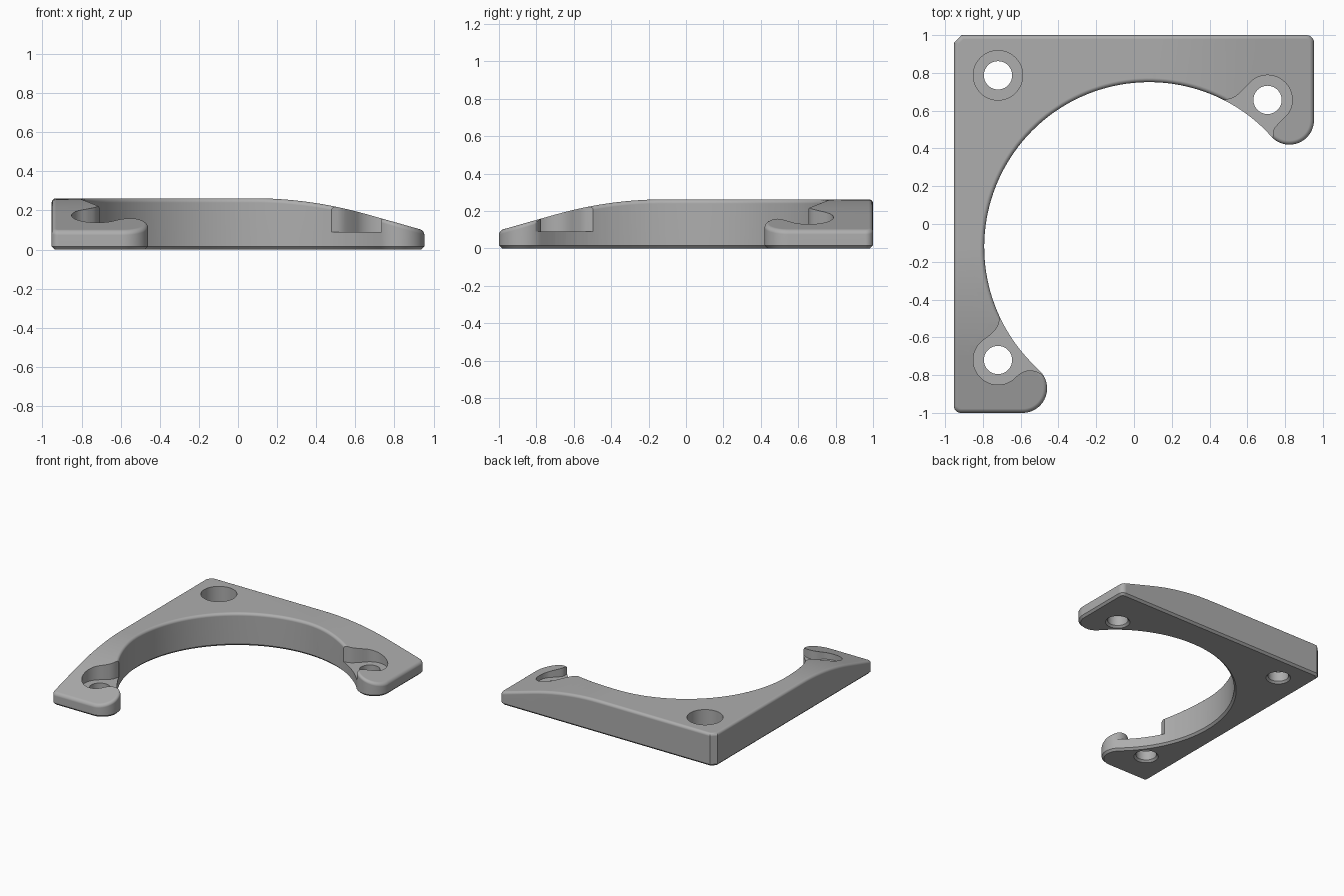
import bpy, bmesh
from math import sin, cos, atan2, pi, radians
from mathutils import Vector

if "Cube" in bpy.data.objects:
    bpy.data.objects.remove(bpy.data.objects["Cube"], do_unlink=True)

grey = bpy.data.materials.new("plain grey")
grey.use_nodes = True
grey.diffuse_color = (0.42, 0.42, 0.42, 1)
grey.node_tree.nodes["Principled BSDF"].inputs["Base Color"].default_value = grey.diffuse_color

HALF_X, HALF_Y, TOP = 0.953, 1.0, 0.262
RING = Vector((0.08, -0.122))      # centre of the big opening
CAP_R = 0.13                       # rounded arm ends
CAP_A, CAP_B = Vector((-0.59, -0.87)), Vector((0.823, 0.55))
FLOOR = 0.09                       # seat of the screw heads
FILLET, CHAMFER = 0.022, 0.016


def arc(c, r, a, b, n):
    return [Vector((c[0] + r * cos(a + (b - a) * i / n), c[1] + r * sin(a + (b - a) * i / n)))
            for i in range(n + 1)]


def offset(loop, d):
    """Move a counter-clockwise outline inwards by d."""
    out = []
    for i, p in enumerate(loop):
        e1 = (p - loop[i - 1]).normalized()
        e2 = (loop[(i + 1) % len(loop)] - p).normalized()
        n1, n2 = Vector((-e1.y, e1.x)), Vector((-e2.y, e2.x))
        out.append(p + (n1 + n2) * d / (1 + n1.dot(n2)))
    return out


def stack(rings):
    """Solid from a list of (outline, height) rings."""
    bm = bmesh.new()
    loops = [[bm.verts.new((p.x, p.y, z)) for p in ring] for ring, z in rings]
    n = len(loops[0])
    for lo, hi in zip(loops, loops[1:]):
        for i in range(n):
            j = (i + 1) % n
            bm.faces.new((lo[i], lo[j], hi[j], hi[i]))
    bm.faces.new(loops[0][::-1])
    bm.faces.new(loops[-1])
    bmesh.ops.recalc_face_normals(bm, faces=bm.faces)
    return bm


def add(name, bm):
    me = bpy.data.meshes.new(name)
    bm.to_mesh(me)
    bm.free()
    me.materials.append(grey)
    ob = bpy.data.objects.new(name, me)
    bpy.context.collection.objects.link(ob)
    return ob


# Outline: two straight arms, rounded ends tangent to the big opening
da, db = CAP_A - RING, CAP_B - RING
ang_a, ang_b = atan2(da.y, da.x) + 2 * pi, atan2(db.y, db.x)
ring_r = (da.length + db.length) / 2 - CAP_R
outline = arc(CAP_A, CAP_R, -pi / 2, ang_a - pi, 20)
outline += arc(RING, ring_r, ang_a, ang_b, 80)[1:-1]
outline += arc(CAP_B, CAP_R, ang_b + pi, 2 * pi, 20)
outline += arc((HALF_X - 0.04, HALF_Y - 0.04), 0.04, 0, pi / 2, 6)
outline += [Vector((-HALF_X + 0.04, HALF_Y)), Vector((-HALF_X, HALF_Y - 0.04))]
outline += arc((-HALF_X + 0.035, -HALF_Y + 0.035), 0.035, pi, 1.5 * pi, 6)

# Body with a chamfered foot and a rounded top edge
rings = [(offset(outline, CHAMFER), 0), (outline, CHAMFER)]
for i in range(6):
    a = i / 5 * pi / 2
    rings.append((offset(outline, FILLET * (1 - cos(a))), TOP - FILLET * (1 - sin(a))))
bm = stack(rings)

# Arms thin out: a curved slope that ends in a straight ramp
CURVE, RAMP = 2.05, 0.58


def drop(t):
    t = max(t, 0)
    return t * t / (2 * CURVE) if t < RAMP else RAMP * (t - RAMP / 2) / CURVE


for i in range(11):
    t = RAMP * i / 10
    for co, no in (((RING.x + t, 0, 0), (1, 0, 0)), ((0, RING.y - t, 0), (0, 1, 0))):
        bmesh.ops.bisect_plane(bm, geom=bm.verts[:] + bm.edges[:] + bm.faces[:],
                               dist=1e-5, plane_co=co, plane_no=no)
for v in bm.verts:
    if v.co.z > TOP / 2:
        v.co.z -= drop(v.co.x - RING.x) + drop(RING.y - v.co.y)
body = add("corner_bracket", bm)


def soften(pts):
    """Round a closed outline by corner cutting."""
    for _ in range(2):
        pts = [q for i, p in enumerate(pts)
               for q in (p.lerp(pts[(i + 1) % len(pts)], 0.25), p.lerp(pts[(i + 1) % len(pts)], 0.75))]
    return pts


def vecs(*pts):
    return [Vector(p) for p in pts]


# Screw holes with chamfered mouths, then the seats above them
corner, low, right = (-0.72, 0.787), (-0.72, -0.72), (0.707, 0.657)
HOLE_R, SEAT_R = 0.075, 0.131
cutters = []
for c in (corner, low, right):
    cutters.append(add("hole_cutter", stack(
        [(arc(c, r, 0, 2 * pi, 40)[:-1], z)
         for r, z in ((HOLE_R + 0.025, -0.01), (HOLE_R, 0.015), (HOLE_R, FLOOR + 0.02))])))

low_seat = vecs((-0.69, -0.45), (-0.708, -0.493), (-0.722, -0.55), (-0.765, -0.592))
low_seat += arc(low, SEAT_R, radians(125), radians(308), 26)
low_seat += vecs((-0.598, -0.785), (-0.55, -0.772), (-0.5, -0.785), (-0.45, -0.83), (-0.3, -0.6))

right_seat = vecs((0.44, 0.645), (0.481, 0.656), (0.53, 0.667), (0.573, 0.705))
right_seat += arc(right, SEAT_R, radians(137), radians(-37), 26)
right_seat += vecs((0.778, 0.546), (0.734, 0.5), (0.737, 0.465), (0.72, 0.42), (0.5, 0.3))

for pts in (arc(corner, SEAT_R, 0, 2 * pi, 48)[:-1], soften(low_seat), soften(right_seat)):
    cutters.append(add("seat_cutter", stack([(pts, FLOOR), (pts, 0.4)])))

bpy.context.view_layer.objects.active = body
for cutter in cutters:
    cutter.hide_render = True
    mod = body.modifiers.new("cut", "BOOLEAN")
    mod.operation, mod.solver, mod.object = "DIFFERENCE", "EXACT", cutter
    bpy.ops.object.modifier_apply(modifier=mod.name)
    bpy.data.objects.remove(cutter, do_unlink=True)

# Smooth the curves, keep the creases
bpy.ops.object.select_all(action="DESELECT")
body.select_set(True)
bpy.ops.object.shade_smooth_by_angle(angle=radians(30))
weighted = body.modifiers.new("weighted_normals", "WEIGHTED_NORMAL")
weighted.keep_sharp = True
